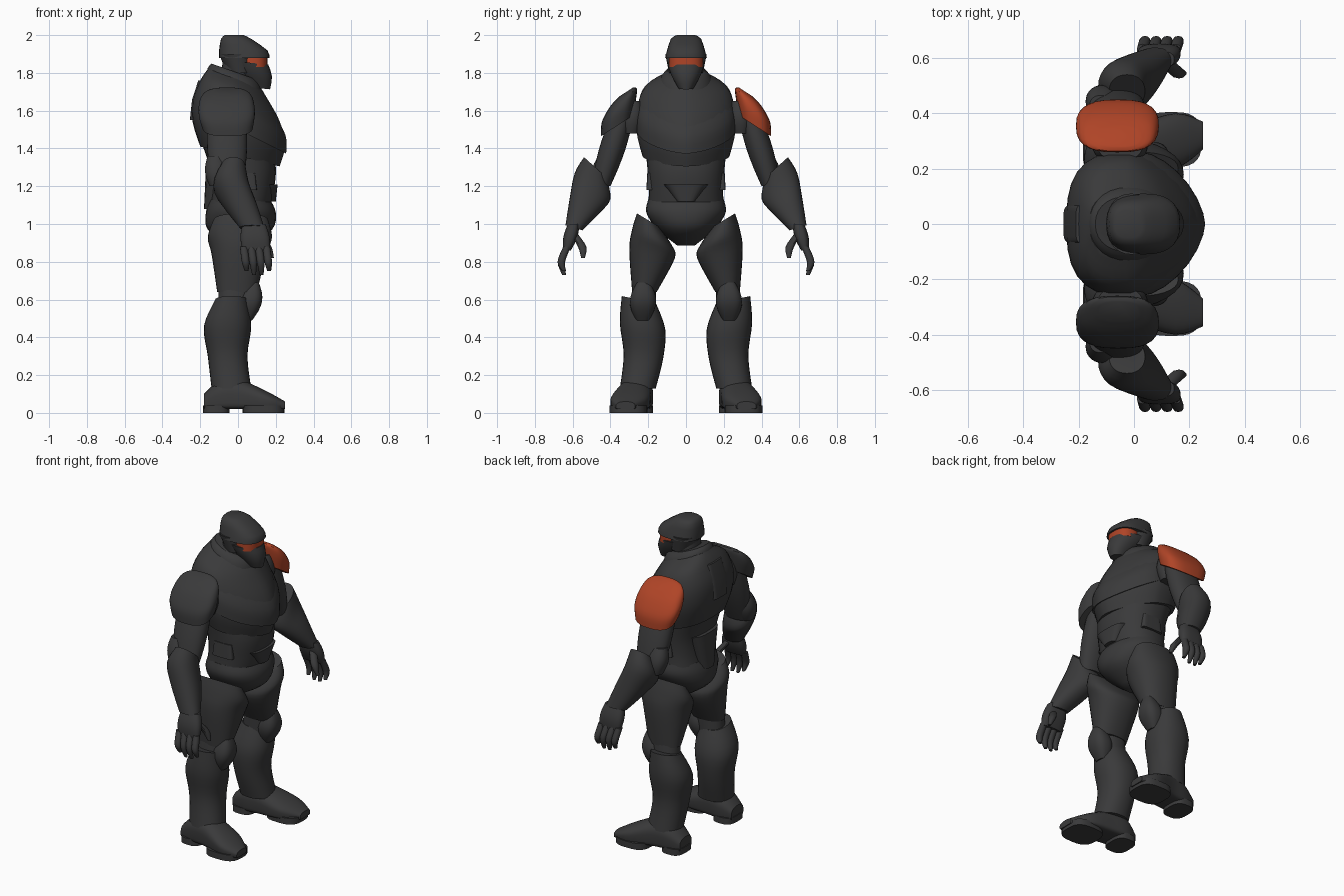
import bpy, bmesh, math
from mathutils import Vector

old = bpy.data.objects.get("Cube")
if old:
    bpy.data.objects.remove(old, do_unlink=True)


def material(name, rgb):
    mat = bpy.data.materials.new(name)
    mat.use_nodes = True
    mat.diffuse_color = (*rgb, 1)
    shader = next(n for n in mat.node_tree.nodes if n.type == 'BSDF_PRINCIPLED')
    shader.inputs["Base Color"].default_value = (*rgb, 1)
    return mat


charcoal = material("charcoal_armor", (.042, .042, .043))
rust_red = material("rust_red", (.43, .058, .02))


def smooth_rings(rings, steps):
    """Insert smoothly interpolated sections between the given ones."""
    result = []
    last = len(rings) - 1
    for i in range(last):
        before, start = rings[max(0, i - 1)], rings[i]
        end, after = rings[i + 1], rings[min(last, i + 2)]
        for k in range(steps):
            t = k / steps
            ring = []
            for a, b, c, d in zip(before, start, end, after):
                leave, arrive = (c - a) / 2, (d - b) / 2
                bend = 3 * (c - b) - 2 * leave - arrive
                twist = 2 * (b - c) + leave + arrive
                ring.append(b + t * (leave + t * (bend + t * twist)))
            result.append(ring)
    return result + [rings[last]]


def signed_power(value, exponent):
    return math.copysign(abs(value) ** exponent, value)


def loft(name, rings, front=2.2, back=2.2, lean=0, tilt=(0, 0), axis='z',
         side=1, mat=charcoal, steps=4, segments=28):
    """Skin superellipse rings: position, back, front, half width, centre y.
    Lean slopes the rings front to back, tilt slopes them sideways."""
    rings = smooth_rings([(*r, 0)[:5] for r in rings], steps)
    bm = bmesh.new()
    loops = []
    for i, (position, low, high, width, centre) in enumerate(rings):
        blend = i / (len(rings) - 1)
        slope = tilt[0] + (tilt[1] - tilt[0]) * blend
        loop = []
        for k in range(segments):
            angle = 2 * math.pi * k / segments
            c, s = math.cos(angle), math.sin(angle)
            power = 2 / (front if c > 0 else back)
            u = (low + high) / 2 + (high - low) / 2 * signed_power(c, power)
            v = width * signed_power(s, power)
            w = position + lean * u + slope * v
            y = (centre + v) * side
            loop.append(bm.verts.new((u, y, w) if axis == 'z' else (w, y, u)))
        loops.append(loop)
    for upper, lower in zip(loops, loops[1:]):
        for k in range(segments):
            j = (k + 1) % segments
            bm.faces.new((upper[k], upper[j], lower[j], lower[k]))
    bm.faces.new(loops[0])
    bm.faces.new(loops[-1])
    bmesh.ops.recalc_face_normals(bm, faces=bm.faces)
    mesh = bpy.data.meshes.new(name)
    bm.to_mesh(mesh)
    bm.free()
    mesh.materials.append(mat)
    part = bpy.data.objects.new(name, mesh)
    bpy.context.collection.objects.link(part)
    bpy.ops.object.select_all(action='DESELECT')
    part.select_set(True)
    bpy.context.view_layer.objects.active = part
    bpy.ops.object.shade_smooth_by_angle(angle=math.radians(35))


def taper(name, top, bottom, size, end_size, bulge=0, **options):
    """Straight limb section that swells in the middle."""
    rings = []
    for k in range(5):
        t = k / 4
        x, y, z = Vector(top).lerp(Vector(bottom), t)
        swell = bulge * math.sin(math.pi * t)
        depth, width = Vector(size).lerp(Vector(end_size), t)
        depth, width = depth + swell, width + swell
        rings.append((z, x - depth, x + depth, width, y))
    loft(name, rings, steps=2, **options)


def finger(name, points, radii, side):
    """Curled digit through root, knuckle and tip."""
    rings = [(z, x - r, x + r, r, y) for (x, y, z), r in zip(points, radii)]
    loft(name, rings, side=side, segments=12)


# Head: helmet shell, visor band, jaw guard and neck
loft("helmet", [(2, -.07, .03, .05), (1.98, -.09, .07, .08),
                (1.92, -.1, .155, .1), (1.88, -.1, .167, .11)],
     front=2.5, back=2.6, steps=2)
loft("visor", [(1.89, 0, .155, .09), (1.83, 0, .155, .09)], front=2.5, mat=rust_red)
loft("jaw_guard", [(1.86, -.09, .16, .1), (1.8, -.02, .18, .08), (1.73, .06, .17, .04)],
     lean=-.1, steps=2)
loft("head_back", [(1.9, -.1, .08, .11), (1.8, -.06, .08, .09)])
loft("neck", [(1.87, -.08, .06, .08), (1.7, -.1, .08, .09)])
loft("collar", [(1.8, -.14, .1, .1), (1.77, -.16, .12, .13), (1.7, -.17, .13, .15)],
     lean=-.35, steps=2)

# Torso: ribcage, keeled breastplate, abdomen and pelvis
loft("ribcage", [(1.78, -.16, .1, .11), (1.71, -.2, .15, .22), (1.6, -.24, .22, .26),
                 (1.48, -.24, .25, .26), (1.36, -.2, .22, .23)],
     front=1.6, back=2.8, lean=-.25)
loft("breastplate", [(1.7, -.18, .17, .21), (1.6, -.2, .25, .255), (1.5, -.2, .255, .26)],
     front=1.6, back=2.5, lean=-.5)
loft("abdomen", [(1.45, -.2, .17, .22), (1.3, -.15, .2, .205), (1.18, -.14, .19, .197),
                 (1.08, -.15, .17, .2)], back=2.6)
loft("belt_plate", [(1.21, .08, .21, .12), (1.12, .08, .2, .05)], front=3, steps=1)
loft("lumbar_plate", [(1.3, -.17, 0, .13), (1.08, -.18, 0, .06)], back=3, steps=1)
loft("back_panel", [(1.76, -.21, -.1, .07), (1.66, -.243, -.1, .08), (1.55, -.255, -.1, .07)],
     back=6, steps=1)
loft("pelvis", [(1.13, -.15, .17, .2), (1.06, -.17, .2, .21), (.97, -.16, .18, .15),
                (.885, -.05, .05, .045)])

for side, label in ((1, "left_"), (-1, "right_")):
    # Hip pod, thigh, knee and shin
    taper(label + "hip_pod", (.03, .185, 1.27), (.03, .19, 1.18), (.06, .02), (.07, .02),
          front=5, back=5, side=side)
    loft(label + "thigh", [(1.02, -.13, .16, .06, .2), (.93, -.16, .18, .105, .18),
                           (.84, -.14, .15, .12, .18), (.64, -.11, .1, .065, .22)],
         tilt=(.6, 0), side=side)
    taper(label + "knee_joint", (-.01, .22, .7), (-.03, .23, .5), (.09, .06), (.08, .07),
          side=side)
    taper(label + "kneecap", (.08, .225, .69), (.045, .23, .49), (.03, .035), (.03, .035),
          bulge=.035, front=2.6, side=side)
    loft(label + "shin", [(.6, -.12, .05, .09, .25), (.46, -.18, .07, .12, .23),
                          (.3, -.16, .05, .105, .225), (.13, -.14, .07, .095, .255)],
         tilt=(.2, 0), side=side)

    # Boot: upper lofted along the foot, with a split sole
    loft(label + "boot", [(-.18, .02, .1, .06, .26), (-.1, .02, .17, .085, .26),
                          (0, .02, .18, .09, .27), (.15, .02, .115, .1, .3),
                          (.25, .02, .06, .05, .32)],
         back=6, axis='x', side=side)
    for part, x, y, size in (("heel_sole", -.115, .26, (.07, .085)),
                             ("toe_sole", .135, .305, (.11, .1))):
        taper(label + part, (x, y, .04), (x, y, 0), size, size, front=3, back=3, side=side)

    # Shoulder and arm
    loft(label + "shoulder_pad", [(1.7, -.13, .02, .035, .315), (1.67, -.19, .07, .07, .33),
                                  (1.6, -.21, .09, .09, .355), (1.52, -.19, .08, .085, .365)],
         front=2.7, back=2.7, tilt=(-.65, -.65), side=side,
         mat=rust_red if side > 0 else charcoal)
    taper(label + "shoulder_joint", (-.05, .28, 1.65), (-.05, .29, 1.48), (.08, .05), (.08, .05),
          bulge=.02, side=side)
    taper(label + "upper_arm", (-.06, .335, 1.58), (-.055, .45, 1.2), (.1, .06), (.08, .05),
          bulge=.015, side=side)
    taper(label + "elbow_guard", (-.12, .43, 1.36), (-.11, .455, 1.2), (.04, .035), (.04, .04),
          bulge=.02, side=side)
    loft(label + "forearm", [(1.3, -.09, .04, .06, .48), (1.2, -.13, .06, .095, .495),
                             (1.1, -.08, .1, .08, .535), (.98, .01, .14, .045, .593)],
         tilt=(.9, .3), side=side)

    # Hand: palm, four curled fingers and thumb
    taper(label + "palm", (.085, .595, 1), (.095, .63, .86), (.06, .03), (.07, .02),
          bulge=.012, front=2.8, back=2.8, side=side)
    for i, digit in enumerate(("little", "ring", "middle", "index")):
        x = .03 + .04 * i
        tip = .73 if digit in ("ring", "middle") else .75
        finger(label + digit + "_finger",
               [(x, .63, .88), (x + .01, .66, .8), (x + .015, .645, tip)],
               (.02, .02, .01), side)
    finger(label + "thumb", [(.11, .595, .95), (.155, .55, .88), (.18, .545, .82)],
           (.02, .022, .01), side)
